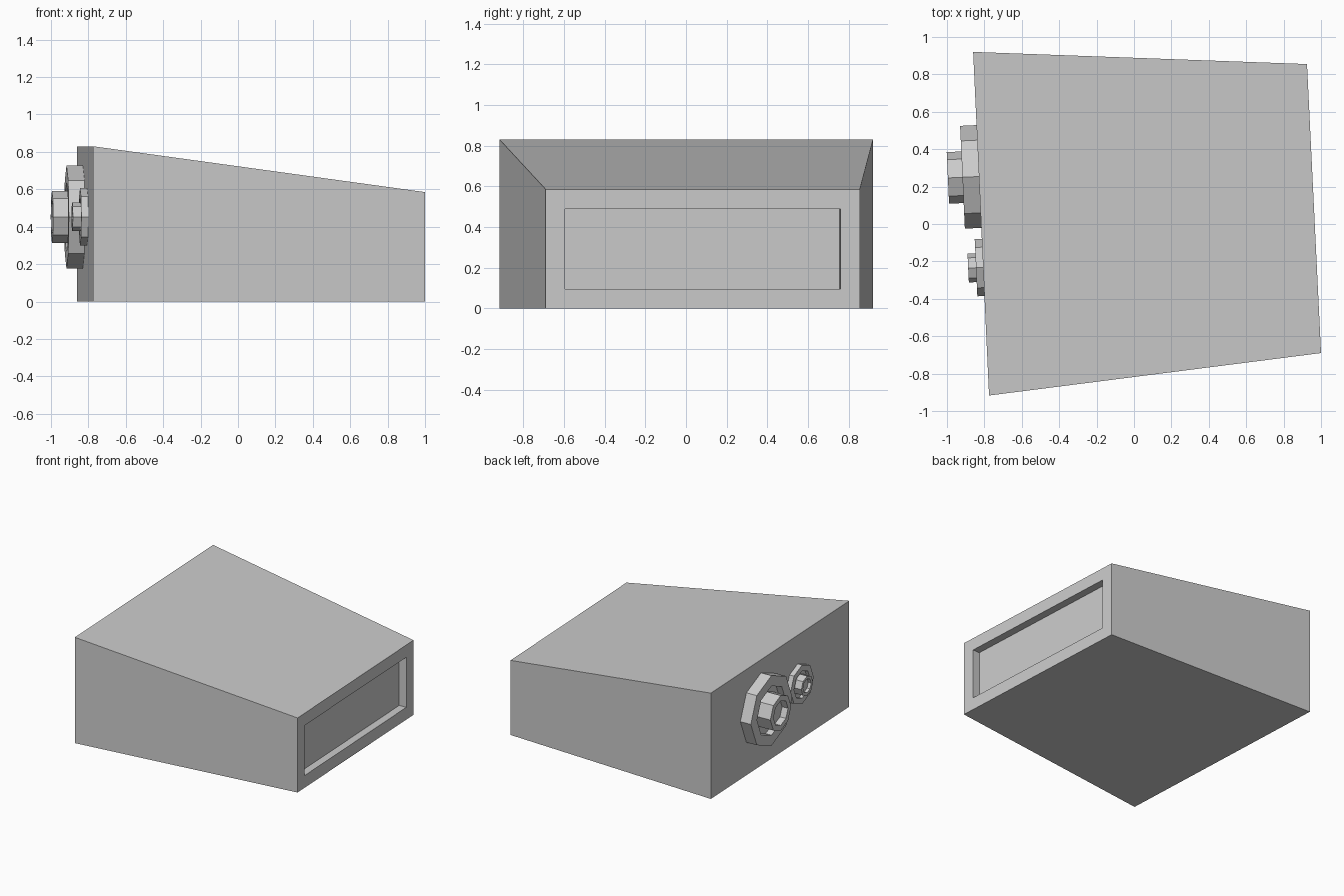
import bpy, bmesh, math
from mathutils import Vector

if "Cube" in bpy.data.objects:
    bpy.data.objects.remove(bpy.data.objects["Cube"])

def finish(bm, name):
    bmesh.ops.recalc_face_normals(bm, faces=bm.faces)
    mesh = bpy.data.meshes.new(name)
    bm.to_mesh(mesh)
    bm.free()
    obj = bpy.data.objects.new(name, mesh)
    bpy.context.collection.objects.link(obj)
    return obj

# Footprint corners with roof height: wedge-shaped housing
corners = [(-0.775, -0.917, 0.83), (1.0, -0.69, 0.585),
           (0.925, 0.855, 0.585), (-0.86, 0.92, 0.83)]
bm = bmesh.new()
low = [bm.verts.new((x, y, 0)) for x, y, z in corners]
high = [bm.verts.new(c) for c in corners]
bm.faces.new(low[::-1])
bm.faces.new(high)
sides = [bm.faces.new((low[i], low[(i + 1) % 4], high[(i + 1) % 4], high[i]))
         for i in range(4)]

# Recessed panel in the low end
panel = sides[1]
panel.normal_update()
inward = -panel.normal * 0.06
bmesh.ops.inset_region(bm, faces=[panel], thickness=0.096, use_even_offset=True)
ext = bmesh.ops.extrude_discrete_faces(bm, faces=[panel])
bmesh.ops.translate(bm, verts=ext["faces"][0].verts[:], vec=inward)
finish(bm, "housing")

# Octagonal stepped nozzles on the tall end
wall_start, wall_end = Vector(corners[0]), Vector(corners[3])
along = (wall_end - wall_start).normalized()
up = Vector((0, 0, 1))
out = up.cross(along)

def nozzle(name, y, z, profile, n=8):
    t = (y - wall_start.y) / (wall_end.y - wall_start.y)
    centre = wall_start.lerp(wall_end, t)
    centre.z = z
    bm = bmesh.new()
    rings = []
    for r, h in profile:
        angles = [2 * math.pi * i / n for i in range(n)]
        rings.append([bm.verts.new(centre + out * h + r * (up * math.cos(a) + along * math.sin(a)))
                      for a in angles])
    for a, b in zip(rings, rings[1:]):
        for i in range(n):
            j = (i + 1) % n
            bm.faces.new((a[i], a[j], b[j], b[i]))
    bm.faces.new(rings[0][::-1])
    bm.faces.new(rings[-1])
    return finish(bm, name)

def stepped(R, r, h1, h2, d1, d2):
    return [(R, 0), (R, h1), (R * 0.7, h1), (R * 0.7, h1 - d1), (r, h1 - d1),
            (r, h2), (r * 0.7, h2), (r * 0.7, h2 - d2)]

nozzle("large_nozzle", 0.254, 0.452, stepped(0.275, 0.138, 0.088, 0.166, 0.05, 0.05))
nozzle("small_nozzle", -0.232, 0.453, stepped(0.153, 0.077, 0.038, 0.08, 0.025, 0.025))
